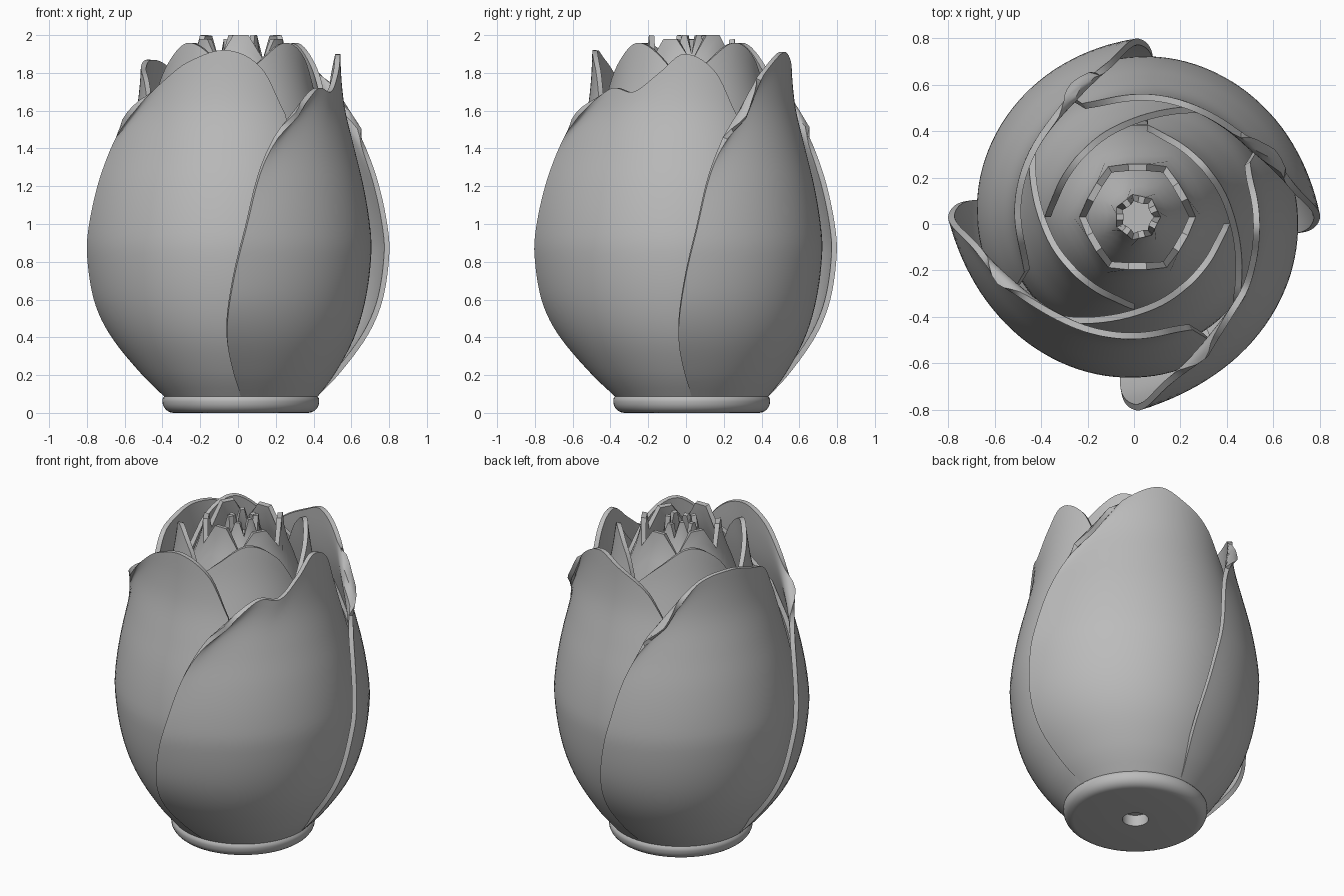
import bpy, bmesh
from math import sin, cos, pi, radians

if "Cube" in bpy.data.objects:
    bpy.data.objects.remove(bpy.data.objects["Cube"])

CX, CY = 0.015, 0.03      # flower axis
BOTTOM = 0.085            # height where the petals leave the base

grey = bpy.data.materials.new("plain grey")
grey.use_nodes = True
grey.diffuse_color = (0.5, 0.5, 0.5, 1)
grey.node_tree.nodes["Principled BSDF"].inputs["Base Color"].default_value = (0.5, 0.5, 0.5, 1)


def sample(points, x):
    """Smooth curve through (x, value) points."""
    if x <= points[0][0]:
        return points[0][1]
    for i in range(len(points) - 1):
        (x0, y0), (x1, y1) = points[i], points[i + 1]
        if x <= x1:
            def slope(j):
                a, b = points[max(j - 1, 0)], points[min(j + 1, len(points) - 1)]
                return (b[1] - a[1]) / (b[0] - a[0])
            h = x1 - x0
            t = (x - x0) / h
            return ((1 + 2 * t) * (1 - t) ** 2 * y0 + t * (1 - t) ** 2 * h * slope(i)
                    + t * t * (3 - 2 * t) * y1 + t * t * (t - 1) * h * slope(i + 1))
    return points[-1][1]


def add_grid(name, rows, closed=False, thickness=0, angle=40):
    """Skin rows of points, then shade and thicken."""
    bm = bmesh.new()
    grid = [[bm.verts.new(p) for p in row] for row in rows]
    for low, high in zip(grid, grid[1:]):
        n = len(low)
        for i in range(n if closed else n - 1):
            j = (i + 1) % n
            bm.faces.new((low[i], low[j], high[j], high[i]))
    mesh = bpy.data.meshes.new(name)
    bm.to_mesh(mesh)
    bm.free()
    mesh.materials.append(grey)
    obj = bpy.data.objects.new(name, mesh)
    bpy.context.collection.objects.link(obj)
    bpy.ops.object.select_all(action="DESELECT")
    bpy.context.view_layer.objects.active = obj
    obj.select_set(True)
    if thickness:
        mod = obj.modifiers.new("thickness", "SOLIDIFY")
        mod.thickness = thickness
        mod.offset = -1
        bpy.ops.object.modifier_apply(modifier=mod.name)
    bpy.ops.object.shade_smooth_by_angle(angle=radians(angle))
    return obj


def polar(r, a, z):
    return (CX + r * cos(a), CY + r * sin(a), z)


def petal(name, turn, left, right, rim, profile, flare, tuck, columns=36, count=40):
    """Wrapped petal: free edge flares out, other edge tucks under its neighbour."""
    rows = []
    for k in range(count + 1):
        v = k / count
        a0, a1 = sample(left, v), sample(right, v)
        row = []
        for i in range(columns + 1):
            u = i / columns
            z = BOTTOM + (sample(rim, u) - BOTTOM) * v
            grow = sin(pi / 2 * min(1, (z - BOTTOM) / 0.55))
            r = sample(profile, z) * (1 + grow * (flare * (1 - u) ** 4 - tuck * u * u))
            row.append(polar(r, radians(a0 + (a1 - a0) * u + turn), z))
        rows.append(row)
    return add_grid(name, rows, thickness=0.028)


# Outer petals, each with its own flare and rim
outer_profile = [(0.08, 0.40), (0.2, 0.5), (0.4, 0.62), (0.6, 0.685), (0.85, 0.715), (1.0, 0.705),
                 (1.2, 0.67), (1.4, 0.62), (1.6, 0.57), (1.75, 0.55), (1.92, 0.54)]
outer_left = [(0, 180), (0.08, 176), (0.2, 174), (0.4, 177), (0.6, 182), (0.8, 188), (0.92, 196), (1, 207)]
outer_right = [(0, 285), (0.5, 301), (0.8, 300), (1, 296)]
outer_petals = [
    ("front", 0.14, [(0, 1.57), (0.08, 1.66), (0.22, 1.77), (0.37, 1.86), (0.62, 1.92), (0.85, 1.82), (1, 1.58)]),
    ("left", 0.165, [(0, 1.57), (0.08, 1.65), (0.2, 1.72), (0.34, 1.7), (0.5, 1.8), (0.66, 1.9), (0.87, 1.8), (1, 1.58)]),
    ("back", 0.1, [(0, 1.56), (0.08, 1.68), (0.18, 1.8), (0.42, 1.91), (0.6, 1.86), (0.85, 1.74), (1, 1.56)]),
    ("right", 0.075, [(0, 1.57), (0.08, 1.69), (0.22, 1.83), (0.45, 1.87), (0.65, 1.83), (0.85, 1.76), (1, 1.57)]),
]
for n, (side, flare, rim) in enumerate(outer_petals):
    petal(side + "_outer_petal", 90 * n, outer_left, outer_right, rim, outer_profile, flare, 0.06)

# Middle petals
middle_profile = [(0.08, 0.33), (0.4, 0.5), (0.85, 0.58), (1.2, 0.55), (1.5, 0.47), (1.75, 0.41), (1.95, 0.38)]
middle_left = [(0, 40), (0.5, 38), (0.8, 46), (1, 58)]
middle_right = [(0, 160), (0.5, 180), (1, 180)]
middle_rim = [(0, 1.5), (0.2, 1.69), (0.4, 1.85), (0.62, 1.96), (0.85, 1.86), (1, 1.66)]
for n in range(4):
    petal("middle_petal_%d" % (n + 1), 88 * n, middle_left, middle_right, middle_rim,
          middle_profile, 0.19, 0.07, 28, 30)


def crown(name, profile, teeth, valley, thickness):
    """Closed bud with a toothed rim; each tooth is flat on top."""
    sides = teeth * 3
    rows = []
    for k in range(13):
        v = k / 12
        row = []
        for i in range(sides):
            top = valley if i % 3 == 0 else 2.0 - 0.02 * ((i // 3) % 2)
            z = 1.0 + (top - 1.0) * v
            row.append(polar(sample(profile, z), 2 * pi * i / sides, z))
        rows.append(row)
    return add_grid(name, rows, True, thickness, 30)


# Toothed inner buds
crown("outer_crown", [(1.0, 0.42), (1.4, 0.39), (1.7, 0.31), (1.88, 0.245), (2.0, 0.23)], 6, 1.86, 0.03)
crown("inner_crown", [(1.0, 0.3), (1.5, 0.25), (1.8, 0.14), (1.9, 0.1), (2.0, 0.09)], 7, 1.9, 0.03)


def lathe(name, profile, sides=64):
    rows = [[polar(r, 2 * pi * i / sides, z) for i in range(sides)] for r, z in profile]
    return add_grid(name, rows, True)


# Floor of the innermost bud
lathe("bud_floor", [(0.11, 1.86), (0.001, 1.86)], 24)

# Rounded base with a stem hole
base = [(0.001, 0.07), (0.075, 0.07), (0.075, 0), (0.355, 0)]
base += [(0.355 + 0.06 * sin(a * pi / 12), 0.06 - 0.06 * cos(a * pi / 12)) for a in range(1, 7)]
base += [(0.415, 0.075), (0.405, 0.088), (0.001, 0.088)]
lathe("base", base)
